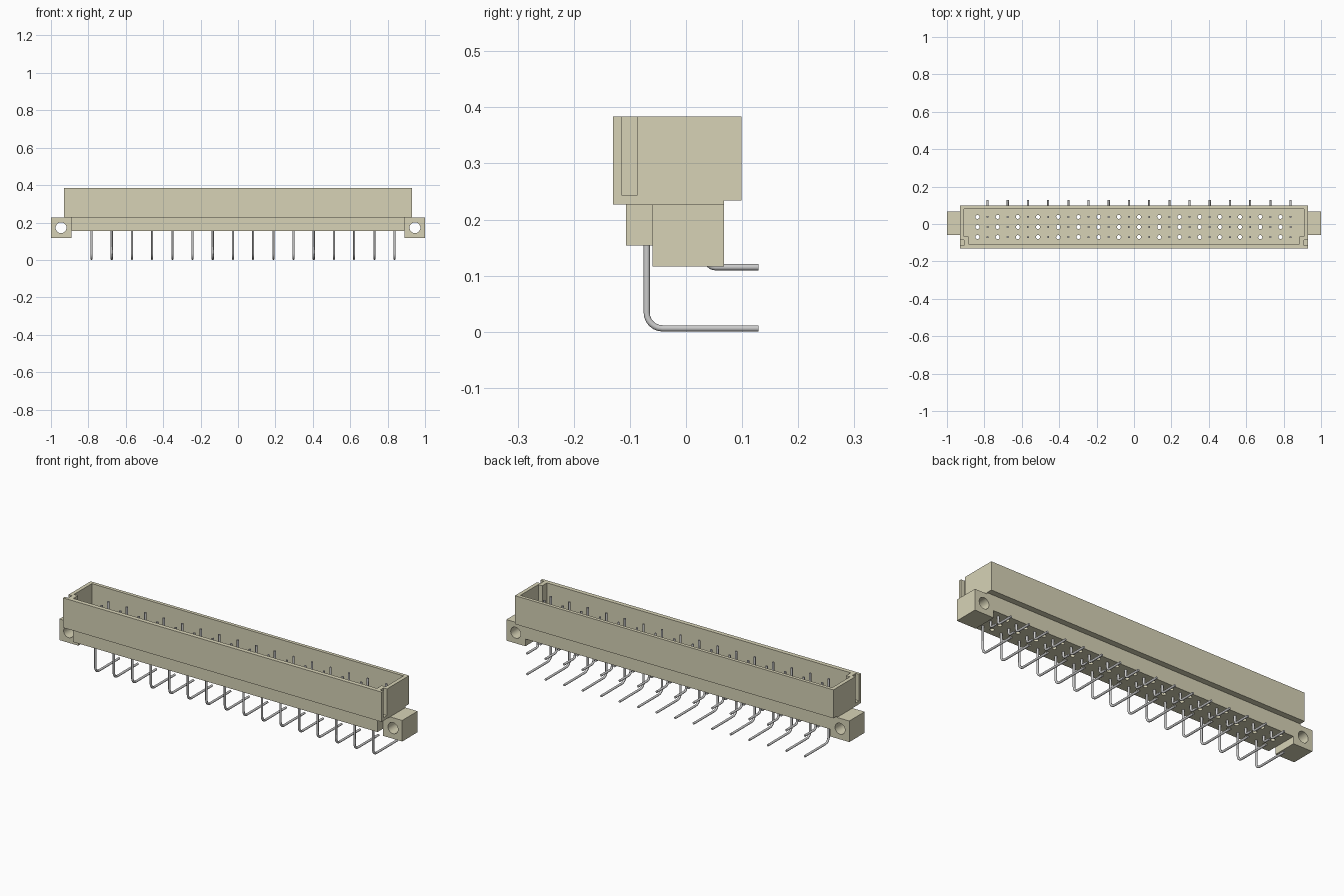
import bpy, bmesh, math
from mathutils import Vector

if "Cube" in bpy.data.objects:
    bpy.data.objects.remove(bpy.data.objects["Cube"])

beige = bpy.data.materials.new("beige_plastic")
beige.diffuse_color = (0.68, 0.65, 0.47, 1)
beige.use_nodes = True
beige.node_tree.nodes["Principled BSDF"].inputs["Base Color"].default_value = beige.diffuse_color


def new_object(name, bm, mat=None):
    bmesh.ops.recalc_face_normals(bm, faces=bm.faces)
    me = bpy.data.meshes.new(name)
    bm.to_mesh(me)
    bm.free()
    ob = bpy.data.objects.new(name, me)
    bpy.context.collection.objects.link(ob)
    if mat:
        me.materials.append(mat)
    return ob


def prism(bm, pts, vec):
    """Extrude a closed polygon of 3D points along vec."""
    vec = Vector(vec)
    a = [bm.verts.new(p) for p in pts]
    b = [bm.verts.new(Vector(p) + vec) for p in pts]
    bm.faces.new(a)
    bm.faces.new(b)
    n = len(a)
    for i in range(n):
        bm.faces.new((a[i], a[(i + 1) % n], b[(i + 1) % n], b[i]))


def box(bm, x0, x1, y0, y1, z0, z1):
    prism(bm, [(x0, y0, z0), (x1, y0, z0), (x1, y1, z0), (x0, y1, z0)], (0, 0, z1 - z0))


def cut(ob, bm, name):
    """Subtract the bmesh from ob and apply the result."""
    cutter = new_object(name, bm)
    cutter.hide_render = True
    mod = ob.modifiers.new(name, 'BOOLEAN')
    mod.operation = 'DIFFERENCE'
    mod.solver = 'EXACT'
    mod.object = cutter
    bpy.context.view_layer.objects.active = ob
    bpy.ops.object.modifier_apply(modifier=name)
    bpy.data.objects.remove(cutter)


PITCH = 0.054
ROWS = (-0.070, -0.016, 0.038)
COLS = [(i - 15.5) * PITCH for i in range(32)]

# housing: stepped cross-section extruded along x
section = [(-0.13, 0.227), (-0.13, 0.384), (0.099, 0.384), (0.099, 0.234),
           (0.068, 0.234), (0.068, 0.154), (-0.107, 0.154), (-0.107, 0.227)]
bm = bmesh.new()
prism(bm, [(-0.929, y, z) for y, z in section], (1.858, 0, 0))
housing = new_object("housing", bm, beige)

# undercut below the shroud at both ends, and the polarising grooves
bm = bmesh.new()
for s in (-1, 1):
    box(bm, s * 0.889, s * 1.1, -0.3, 0.3, 0.1, 0.227)
    box(bm, s * 0.909, s * 1.1, -0.115, -0.086, 0.244, 0.5)
cut(housing, bm, "end_cutter")

# open cavity, narrower beside the grooves
outline = [(-0.886, -0.107), (0.886, -0.107), (0.886, -0.068), (0.909, -0.068),
           (0.909, 0.081), (-0.909, 0.081), (-0.909, -0.068), (-0.886, -0.068)]
bm = bmesh.new()
prism(bm, [(x, y, 0.244) for x, y in outline], (0, 0, 0.3))
cut(housing, bm, "cavity_cutter")

# empty contact holes through the floor
bm = bmesh.new()
for x in COLS[0::2]:
    for y in ROWS:
        ring = [(x + 0.011 * math.cos(k * math.pi / 6), y + 0.011 * math.sin(k * math.pi / 6), 0.1)
                for k in range(12)]
        prism(bm, ring, (0, 0, 0.2))
cut(housing, bm, "hole_cutter")

# mounting ears with a bolt hole along y
for s, side in ((-1, "left"), (1, "right")):
    bm = bmesh.new()
    box(bm, s * 0.889, s * 1.0, -0.06, 0.068, 0.116, 0.227)
    ear = new_object(side + "_mounting_ear", bm, beige)
    bm = bmesh.new()
    prism(bm, [(s * 0.946 + 0.029 * math.cos(k * math.pi / 16), -0.2,
                0.172 + 0.029 * math.sin(k * math.pi / 16)) for k in range(32)], (0, 0.4, 0))
    cut(ear, bm, "ear_cutter")
    ear.select_set(True)
    bpy.context.view_layer.objects.active = ear
    bpy.ops.object.shade_smooth_by_angle()
    ear.select_set(False)


def pin(bm, x, y, z, bend, y_end, r=0.006, sides=8, steps=6):
    """Right-angle round pin: down from the cavity, bend, then back along +y."""
    path = [(y, 0.34, 0.0)]
    for k in range(steps + 1):
        a = k / steps * math.pi / 2
        path.append((y + bend - bend * math.cos(a), z + bend - bend * math.sin(a), a))
    path.append((y_end, z, math.pi / 2))
    rings = []
    for py, pz, a in path:
        ring = []
        for k in range(sides):
            t = 2 * math.pi * (k + 0.5) / sides
            u, v = r * math.cos(t), r * math.sin(t)
            ring.append(bm.verts.new((x + u, py + v * math.cos(a), pz + v * math.sin(a))))
        rings.append(ring)
    for A, B in zip(rings, rings[1:]):
        for k in range(sides):
            j = (k + 1) % sides
            bm.faces.new((A[k], A[j], B[j], B[k]))
    bm.faces.new(rings[0])
    bm.faces.new(rings[-1])


# contact pins: long front row, short middle row, high rear row
for name, y, z, bend, y_end in (("front_pins", ROWS[0], 0.006, 0.028, 0.129),
                                ("middle_pins", ROWS[1], 0.122, 0.014, 0.02),
                                ("rear_pins", ROWS[2], 0.115, 0.014, 0.129)):
    bm = bmesh.new()
    for x in COLS[1::2]:
        pin(bm, x, y, z, bend, y_end)
    ob = new_object(name, bm)
    ob.select_set(True)
    bpy.context.view_layer.objects.active = ob
    bpy.ops.object.shade_smooth_by_angle(angle=math.radians(50))
    ob.select_set(False)
